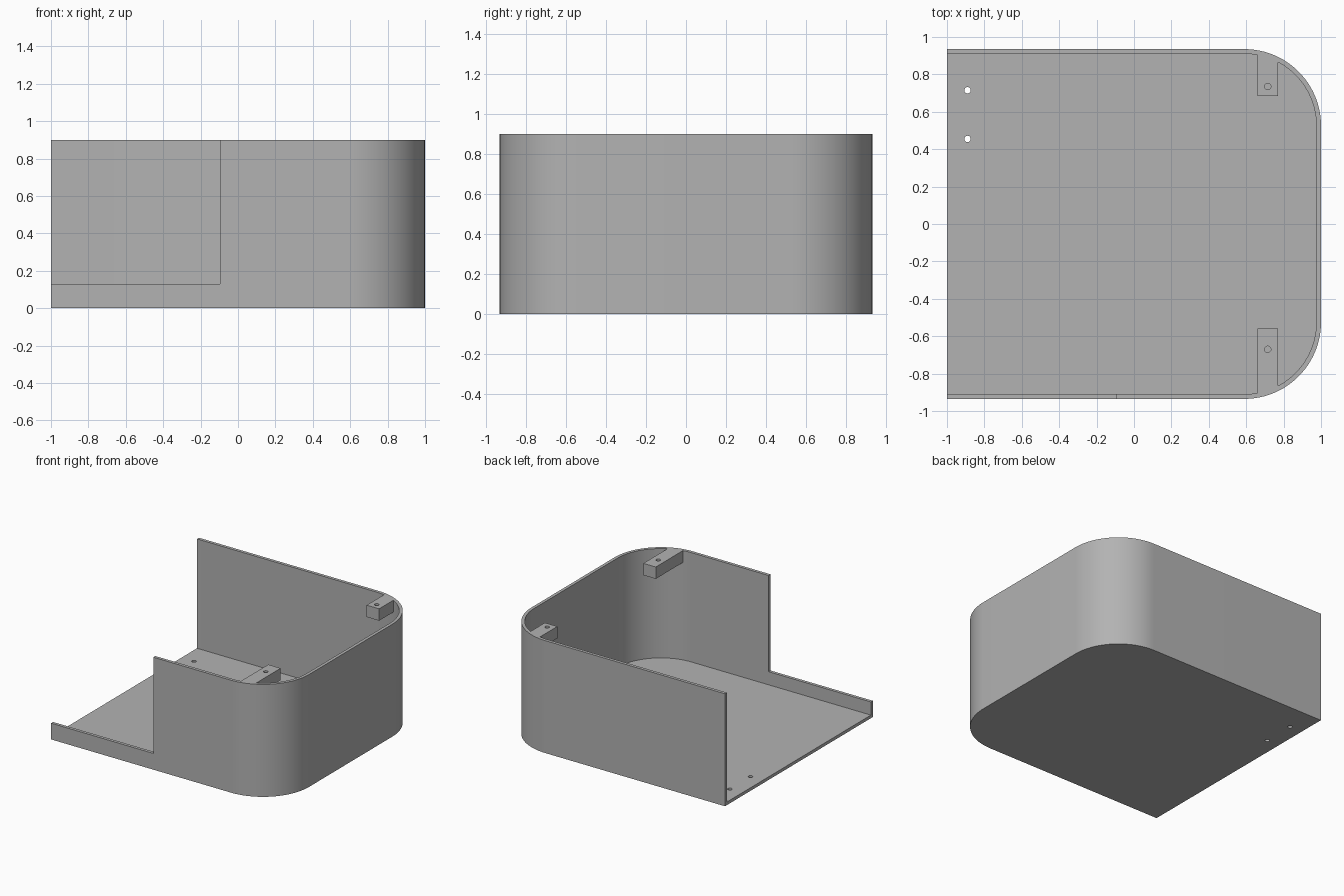
import bpy
import bmesh
from math import sin, cos, pi, radians

default = bpy.data.objects.get("Cube")
if default:
    bpy.data.objects.remove(default)

HALF_DEPTH, HEIGHT, RADIUS = 0.935, 0.9, 0.41
WALL, FLOOR = 0.025, 0.025

grey = bpy.data.materials.new("plain grey")
grey.use_nodes = True
colour = (0.45, 0.45, 0.45, 1)
grey.diffuse_color = colour
grey.node_tree.nodes["Principled BSDF"].inputs["Base Color"].default_value = colour


def outline(inset, back_x=-1.0, steps=24):
    """Rectangle with two rounded corners on the +x side."""
    r, y = RADIUS - inset, HALF_DEPTH - inset
    cx, cy = 1 - RADIUS, HALF_DEPTH - RADIUS
    pts = [(back_x, -y)]
    for side, start in ((-1, -pi / 2), (1, 0)):
        for i in range(steps + 1):
            a = start + i / steps * pi / 2
            pts.append((cx + r * cos(a), side * cy + r * sin(a)))
    return pts + [(back_x, y)]


def prism(name, pts, z0, z1):
    """Extrude a counter-clockwise outline from z0 to z1."""
    bm = bmesh.new()
    base = bm.faces.new([bm.verts.new((x, y, z0)) for x, y in pts])
    top = bmesh.ops.extrude_face_region(bm, geom=[base])["geom"]
    verts = [v for v in top if isinstance(v, bmesh.types.BMVert)]
    bmesh.ops.translate(bm, verts=verts, vec=(0, 0, z1 - z0))
    bmesh.ops.recalc_face_normals(bm, faces=bm.faces)
    mesh = bpy.data.meshes.new(name)
    bm.to_mesh(mesh)
    bm.free()
    mesh.materials.append(grey)
    obj = bpy.data.objects.new(name, mesh)
    bpy.context.collection.objects.link(obj)
    return obj


def box(name, x0, x1, y0, y1, z0, z1):
    return prism(name, [(x0, y0), (x1, y0), (x1, y1), (x0, y1)], z0, z1)


def rod(name, x, y, z0, z1, r=0.017, sides=24):
    ring = [2 * pi * i / sides for i in range(sides)]
    return prism(name, [(x + r * cos(a), y + r * sin(a)) for a in ring], z0, z1)


def combine(target, tool, operation):
    """Apply a boolean and discard the tool."""
    mod = target.modifiers.new("combine", 'BOOLEAN')
    mod.operation, mod.object, mod.solver = operation, tool, 'EXACT'
    graph = bpy.context.evaluated_depsgraph_get()
    mesh = bpy.data.meshes.new_from_object(target.evaluated_get(graph))
    target.modifiers.clear()
    target.data = mesh
    bpy.data.objects.remove(tool)


# Open-topped, open-ended shell with floor
shell = prism("case_shell", outline(0), 0, HEIGHT)
cavity = prism("cavity", outline(WALL, -1.2), FLOOR, HEIGHT + 0.2)
combine(shell, cavity, 'DIFFERENCE')

# Low section of the front wall
notch = box("front_notch", -1.2, -0.095, -1.2, -0.8, 0.13, HEIGHT + 0.2)
combine(shell, notch, 'DIFFERENCE')

# Screw lugs under the rim, trimmed to the curved wall
for y0, y1, hole_y in ((0.685, 1.0, 0.735), (-1.0, -0.56, -0.67)):
    lug = box("screw_lug", 0.66, 0.77, y0, y1, HEIGHT - 0.095, HEIGHT)
    trim = prism("lug_trim", outline(WALL / 2), 0.5, HEIGHT + 0.2)
    combine(lug, trim, 'INTERSECT')
    combine(shell, lug, 'UNION')
    hole = rod("lug_hole", 0.715, hole_y, HEIGHT - 0.08, HEIGHT + 0.1)
    combine(shell, hole, 'DIFFERENCE')

# Mounting holes through the floor
for hole_y in (0.455, 0.715):
    combine(shell, rod("floor_hole", -0.89, hole_y, -0.1, 0.1), 'DIFFERENCE')

# Smooth the rounded corners and keep the edges sharp
bpy.ops.object.select_all(action='DESELECT')
shell.select_set(True)
bpy.context.view_layer.objects.active = shell
bpy.ops.object.shade_smooth_by_angle(angle=radians(30))
